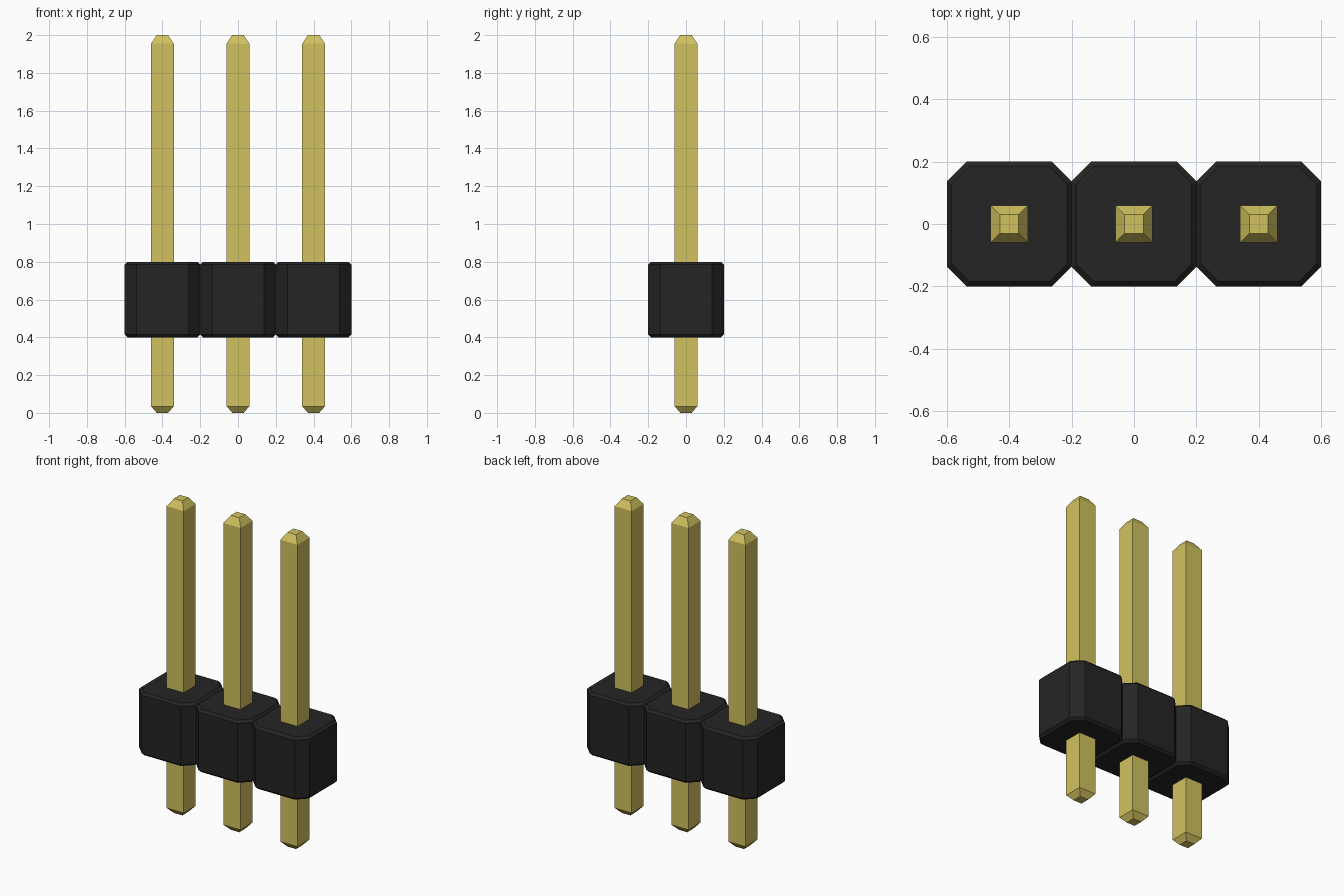
import bpy
import bmesh

cube = bpy.data.objects.get("Cube")
if cube:
    bpy.data.objects.remove(cube, do_unlink=True)

PITCH = 0.4


def make_material(name, color, metallic, roughness):
    mat = bpy.data.materials.new(name)
    mat.use_nodes = True
    mat.diffuse_color = (*color, 1)
    shader = mat.node_tree.nodes["Principled BSDF"]
    shader.inputs["Base Color"].default_value = (*color, 1)
    shader.inputs["Metallic"].default_value = metallic
    shader.inputs["Roughness"].default_value = roughness
    return mat


def square(half):
    return [(-half, -half), (half, -half), (half, half), (-half, half)]


def cut_square(half, cut):
    """Square outline with its four corners cut at 45 degrees."""
    inner = half - cut
    return [(-inner, -half), (inner, -half), (half, -inner), (half, inner),
            (inner, half), (-inner, half), (-half, inner), (-half, -inner)]


def loft(name, sections, x, mat):
    """Join stacked (outline, z) sections into one closed solid."""
    bm = bmesh.new()
    rings = [[bm.verts.new((px, py, z)) for px, py in outline]
             for outline, z in sections]
    bm.faces.new(rings[0][::-1])
    bm.faces.new(rings[-1])
    for low, high in zip(rings, rings[1:]):
        for i in range(len(low)):
            j = (i + 1) % len(low)
            bm.faces.new((low[i], low[j], high[j], high[i]))
    mesh = bpy.data.meshes.new(name)
    bm.to_mesh(mesh)
    bm.free()
    mesh.materials.append(mat)
    obj = bpy.data.objects.new(name, mesh)
    obj.location.x = x
    bpy.context.collection.objects.link(obj)
    return obj


gold = make_material("gold metal", (0.64, 0.54, 0.115), 0.0, 0.4)
black = make_material("black plastic", (0.018, 0.018, 0.018), 0.0, 0.6)

# Square pin with tapered ends
pin = [(square(0.03), 0), (square(0.06), 0.035),
       (square(0.06), 1.955), (square(0.03), 2)]

# Housing block with cut corners and chamfered rims
wide = cut_square(0.2, 0.063)
rim = cut_square(0.185, 0.057)
block = [(rim, 0.4), (wide, 0.415), (wide, 0.785), (rim, 0.8)]

for side, label in ((-1, "right"), (0, "middle"), (1, "left")):
    loft(label + "_pin", pin, side * PITCH, gold)
    loft(label + "_housing", block, side * PITCH, black)
